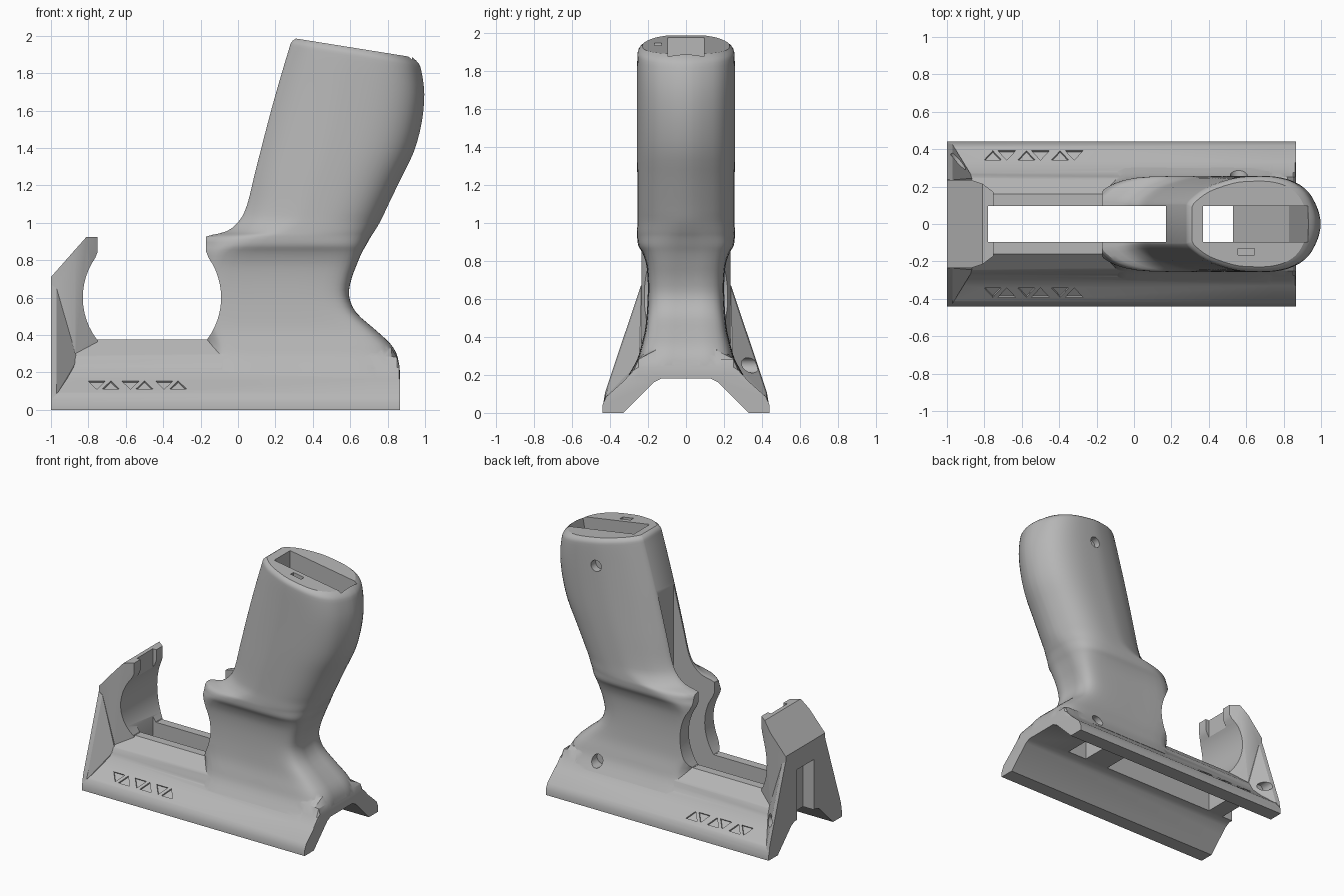
import bpy, bmesh, math
from mathutils import Vector

if "Cube" in bpy.data.objects:
    bpy.data.objects.remove(bpy.data.objects["Cube"])

grey = bpy.data.materials.new("matte grey")
grey.diffuse_color = (0.47, 0.47, 0.47, 1)
grey.use_nodes = True
grey.node_tree.nodes["Principled BSDF"].inputs["Base Color"].default_value = grey.diffuse_color


def finish(name, bm):
    bmesh.ops.recalc_face_normals(bm, faces=bm.faces[:])
    me = bpy.data.meshes.new(name)
    bm.to_mesh(me)
    bm.free()
    me.materials.append(grey)
    ob = bpy.data.objects.new(name, me)
    bpy.context.collection.objects.link(ob)
    return ob


def hull(name, pts):
    bm = bmesh.new()
    vs = [bm.verts.new(p) for p in pts]
    bmesh.ops.convex_hull(bm, input=vs)
    bmesh.ops.delete(bm, geom=[v for v in bm.verts if not v.link_faces], context='VERTS')
    return finish(name, bm)


def loft(name, rings):
    bm = bmesh.new()
    rows = [[bm.verts.new(p) for p in r] for r in rings]
    n = len(rows[0])
    for a, b in zip(rows, rows[1:]):
        for i in range(n):
            j = (i + 1) % n
            bm.faces.new((a[i], a[j], b[j], b[i]))
    bm.faces.new(rows[0])
    bm.faces.new(rows[-1])
    return finish(name, bm)


def prism(name, pts, vec):
    return loft(name, [pts, [Vector(p) + Vector(vec) for p in pts]])


def box(name, x0, x1, y0, y1, z0, z1):
    return prism(name, [(x0, y0, z0), (x1, y0, z0), (x1, y1, z0), (x0, y1, z0)], (0, 0, z1 - z0))


def spline(rows, n):
    """Catmull-Rom resampling of a list of tuples."""
    out = []
    for i in range(len(rows) - 1):
        p = [rows[max(0, min(len(rows) - 1, i + k))] for k in (-1, 0, 1, 2)]
        for s in range(n):
            t = s / n
            out.append(tuple(0.5 * (2 * b + (c - a) * t + (2 * a - 5 * b + 4 * c - d) * t * t
                                    + (3 * b - a - 3 * c + d) * t ** 3) for a, b, c, d in zip(*p)))
    return out + [tuple(rows[-1])]


def combine(target, tool, op):
    m = target.modifiers.new("combine", 'BOOLEAN')
    m.operation, m.solver, m.object = op, 'EXACT', tool
    bpy.context.view_layer.objects.active = target
    bpy.ops.object.modifier_apply(modifier=m.name)
    bpy.data.objects.remove(tool)


# skirted base: half section swept along x, top falling away at the rear
half = [(.44, 0), (.44, .04), (.42, .085), (.33, .165), (.275, .225), (.25, .285), (.16, .375)]
section = half + [(-y, z) for y, z in reversed(half)]
frame = loft("frame", [[(x, y, min(z, top)) for y, z in section] for x, top in
                       ((-1, .376), (.74, .376), (.78, .36), (.82, .33), (.85, .28), (.862, .24), (.866, .2))])

# hand grip and neck: half outlines (position, width) blended from square to round
square = [(0, .6), (.01, .72), (.05, .9), (.12, 1), (.4, 1), (.75, 1), (.9, .95), (.97, .8), (1, .5), (1, .2)]
rounded = [(0, .4), (.03, .52), (.15, .76), (.35, .95), (.5, 1), (.68, .99), (.82, .88), (.92, .66), (.98, .33), (1, .1)]
square, rounded = spline(square, 3), spline(rounded, 3)
# z at front, tilt, front x, back x, half width, squareness
stations = [
    (.20, 0, -.165, .862, .30, 1), (.28, 0, -.165, .852, .256, 1), (.35, 0, -.165, .815, .235, 1),
    (.43, 0, -.19, .73, .215, 1), (.52, 0, -.2, .63, .205, 1), (.61, 0, -.2, .592, .2, 1),
    (.70, 0, -.2, .605, .2, 1), (.78, 0, -.2, .635, .208, .95), (.84, 0, -.2, .662, .228, .8),
    (.88, 0, -.185, .685, .25, .6), (.925, 0, -.172, .71, .256, .4), (.955, 0, -.06, .73, .256, .2),
    (1.015, 0, .01, .765, .254, 0), (1.1, 0, .05, .805, .254, 0), (1.25, .02, .087, .87, .255, 0),
    (1.42, .05, .13, .94, .256, 0), (1.6, .08, .177, .982, .256, 0), (1.78, .12, .228, .996, .256, 0),
    (1.92, .15, .27, .98, .255, 0), (1.965, .16, .285, .962, .25, 0), (1.985, .16, .31, .93, .228, 0)]
rings = []
for z, tilt, xf, xb, w, k in spline(stations, 3):
    k = max(0, min(1, k))
    side = []
    for (ta, wa), (tb, wb) in zip(square, rounded):
        t, h = ta * k + tb * (1 - k), (wa * k + wb * (1 - k)) * w
        side.append((xf + t * (xb - xf), h, z - tilt * t * (xb - xf)))
    rings.append(side + [(x, -y, zz) for x, y, zz in reversed(side)])
combine(frame, loft("grip", rings), 'UNION')

# front hook, narrowing toward its tip, and its flared legs
hook = [(-1, .1, .235), (-1, .71, .235), (-.87, .857, .235), (-.81, .925, .215), (-.75, .925, .17),
        (-.75, .3, .17), (-.87, .3, .235)]
combine(frame, hull("hook", [(x, s * y, z) for x, z, y in hook for s in (-1, 1)]), 'UNION')
legs = [(-1, .435, .05), (-.97, .425, .085), (-1, .425, .11), (-1, .237, .67), (-.97, .236, .65),
        (-.86, .245, .27), (-.87, .24, .2)]
combine(frame, hull("legs", [(x, s * y, z) for x, y, z in legs for s in (-1, 1)]), 'UNION')

# round finger opening between hook and neck
arc = [math.radians(a) for a in range(-37, 41, 6)]
right = [(.37 * math.cos(a), .6 + .37 * math.sin(a)) for a in arc]
right = [(right[0][0], .377)] + right[1:] + [(.288, .85), (.288, 1.05)]
outline = [(-.46 + x, z) for x, z in right] + [(-.46 - x, z) for x, z in reversed(right)]
combine(frame, prism("opening", [(x, -.6, z) for x, z in outline], (0, 1.2, 0)), 'DIFFERENCE')

# underside channel
chan = [(.43, -.1), (.17, .16), (.13, .18), (-.13, .18), (-.17, .16), (-.43, -.1)]
combine(frame, prism("channel", [(-1.1, y, z) for y, z in chan], (2.2, 0, 0)), 'DIFFERENCE')

# long vertical slot, front pocket and grip shaft
combine(frame, box("slot", -.78, .17, -.095, .095, -.1, 2.2), 'DIFFERENCE')
combine(frame, box("pocket", -1.1, -.91, -.1, .1, .05, .56), 'DIFFERENCE')
shaft = [(.37, 2.2), (.37, .05), (.53, .05), (.53, 1.1), (.83, 1.4), (.935, 1.9), (.935, 2.2)]
combine(frame, prism("shaft", [(x, -.095, z) for x, z in shaft], (0, .19, 0)), 'DIFFERENCE')
combine(frame, box("latch_slot", .555, .645, -.165, -.13, 1.87, 2.1), 'DIFFERENCE')

# screw holes on the rear side: x, z, radius, depth range in y
for x, z, r, y0, y1 in ((.575, 1.74, .042, .2, .4), (.56, .27, .045, .2, .5), (-.94, .25, .04, .27, .5)):
    ring = [(x + r * math.cos(i * math.pi / 10), y0, z + r * math.sin(i * math.pi / 10)) for i in range(20)]
    combine(frame, prism("screw_hole", ring, (0, y1 - y0, 0)), 'DIFFERENCE')

# shallow triangles cut into both skirt slopes, alternately pointing down and up
for s in (-1, 1):
    normal = Vector((0, s * .08, .09)).normalized()
    for i, x in enumerate((-.755, -.68, -.575, -.5, -.395, -.32)):
        base, tip = (.155, .11) if i % 2 == 0 else (.11, .155)
        tri = [(x - .047, base), (x + .047, base), (x, tip)]
        pts = [Vector((px, s * (.42 - (pz - .085) * 1.125), pz)) - normal * .012 for px, pz in tri]
        combine(frame, prism("triangle", pts, normal * .05), 'DIFFERENCE')

bpy.ops.object.select_all(action='DESELECT')
frame.select_set(True)
bpy.context.view_layer.objects.active = frame
bpy.ops.object.shade_smooth_by_angle(angle=math.radians(28))
